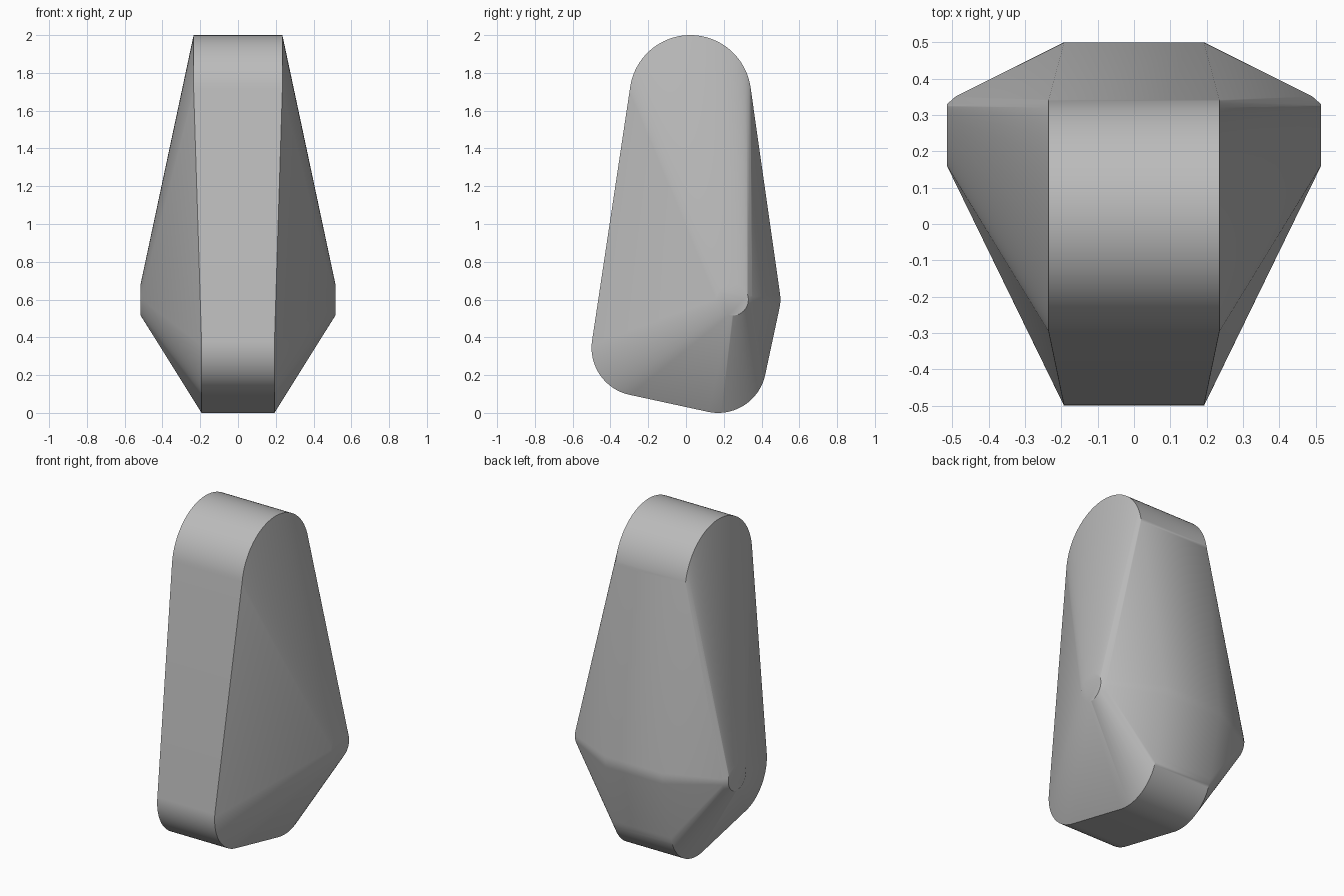
import bpy, bmesh, math

cube = bpy.data.objects.get("Cube")
if cube:
    bpy.data.objects.remove(cube, do_unlink=True)

grey = bpy.data.materials.new("neutral grey")
grey.use_nodes = True
colour = (0.5, 0.5, 0.5, 1)
grey.diffuse_color = colour
grey.node_tree.nodes["Principled BSDF"].inputs["Base Color"].default_value = colour

SEGMENTS = 96
bm = bmesh.new()


def add_disc_pair(half_width, y, z, radius):
    """Mirrored rings of points on the two ends of a cylinder along x."""
    for side in (-1, 1):
        for i in range(SEGMENTS):
            a = math.tau * i / SEGMENTS
            bm.verts.new((side * half_width, y + radius * math.cos(a), z + radius * math.sin(a)))


# Rounded rollers that the shell is stretched over
add_disc_pair(0.235, 0.023, 1.678, 0.322)   # crown
add_disc_pair(0.193, -0.245, 0.345, 0.255)  # front foot
add_disc_pair(0.193, 0.17, 0.255, 0.255)    # rear foot
add_disc_pair(0.193, 0.3, 0.6, 0.2)         # back ridge
add_disc_pair(0.515, 0.245, 0.6, 0.085)     # side tips
add_disc_pair(0.49, 0.245, 0.6, 0.107)      # side tip bevels

# Shrink-wrapped shell
hull = bmesh.ops.convex_hull(bm, input=bm.verts[:], use_existing_faces=False)
loose = [v for v in bm.verts if not v.link_faces]
bmesh.ops.delete(bm, geom=loose, context='VERTS')
bmesh.ops.dissolve_limit(bm, angle_limit=math.radians(0.2), verts=bm.verts[:], edges=bm.edges[:])
bmesh.ops.recalc_face_normals(bm, faces=bm.faces[:])

mesh = bpy.data.meshes.new("tapered_shell")
bm.to_mesh(mesh)
bm.free()
mesh.materials.append(grey)
shell = bpy.data.objects.new("tapered_shell", mesh)
bpy.context.collection.objects.link(shell)

# Smooth rollers, sharp rims
bpy.ops.object.select_all(action='DESELECT')
shell.select_set(True)
bpy.context.view_layer.objects.active = shell
bpy.ops.object.shade_smooth_by_angle(angle=math.radians(32))
